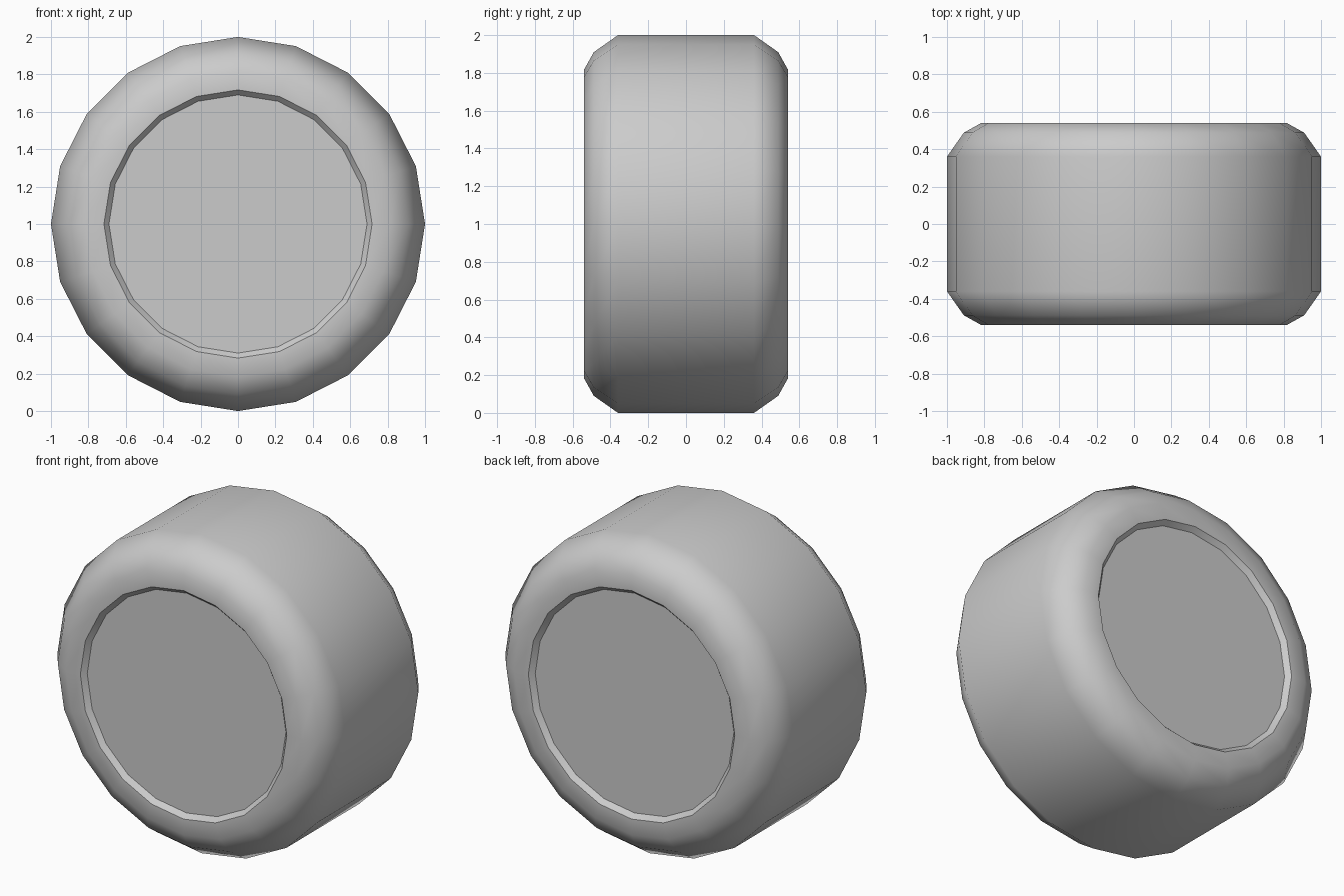
import bpy, bmesh, math

if "Cube" in bpy.data.objects:
    bpy.data.objects.remove(bpy.data.objects["Cube"])

SIDES = 20
# Half profile (radius, y) from recessed hub to tread; mirrored for the other side
half = [(0.69, -0.51), (0.717, -0.54), (0.817, -0.54), (0.91, -0.488), (1.0, -0.36)]
profile = half + [(r, -y) for r, y in reversed(half)]

# Wheel: lathe the profile around the y axis
bm = bmesh.new()
rings = []
for r, y in profile:
    ring = []
    for i in range(SIDES):
        a = 2 * math.pi * i / SIDES
        ring.append(bm.verts.new((r * math.cos(a), y, 1 + r * math.sin(a))))
    rings.append(ring)
for a, b in zip(rings, rings[1:]):
    for i in range(SIDES):
        j = (i + 1) % SIDES
        bm.faces.new((a[i], a[j], b[j], b[i]))

# Recessed hub discs
bm.faces.new(rings[0])
bm.faces.new(rings[-1])
bmesh.ops.recalc_face_normals(bm, faces=bm.faces)

mesh = bpy.data.meshes.new("wheel")
bm.to_mesh(mesh)
bm.free()
wheel = bpy.data.objects.new("wheel", mesh)
bpy.context.collection.objects.link(wheel)

# Smooth rounded shoulders, crisp recess, flat side walls
bpy.context.view_layer.objects.active = wheel
wheel.select_set(True)
bpy.ops.object.shade_smooth_by_angle(angle=math.radians(42))
weighted = wheel.modifiers.new("weighted_normals", 'WEIGHTED_NORMAL')
weighted.keep_sharp = True
